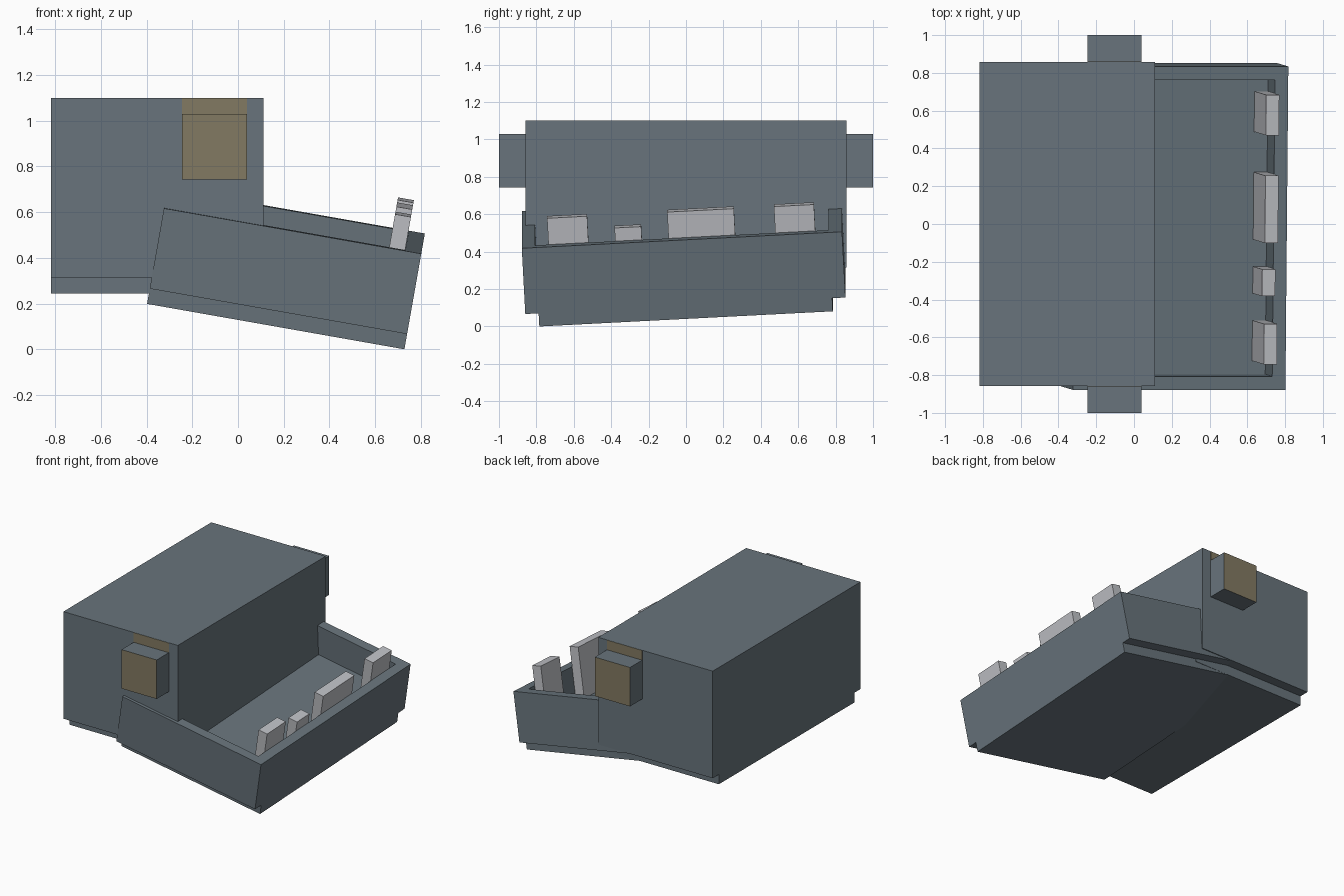
import bpy, bmesh, math
from mathutils import Matrix, Vector

if "Cube" in bpy.data.objects:
    bpy.data.objects.remove(bpy.data.objects["Cube"])

U = 1 / 14  # everything sits on a grid of this size


def material(name, rgb):
    m = bpy.data.materials.new(name)
    m.diffuse_color = (*rgb, 1)
    m.use_nodes = True
    m.node_tree.nodes["Principled BSDF"].inputs["Base Color"].default_value = m.diffuse_color
    return m


GREY = material("slate grey", (0.138, 0.174, 0.200))
OLIVE = material("dull olive", (0.225, 0.194, 0.122))
TOOTH = material("pale grey", (0.52, 0.53, 0.56))


def finish(name, bm, mats, matrix=None):
    bmesh.ops.recalc_face_normals(bm, faces=bm.faces)
    mesh = bpy.data.meshes.new(name)
    bm.to_mesh(mesh)
    bm.free()
    for m in mats:
        mesh.materials.append(m)
    ob = bpy.data.objects.new(name, mesh)
    bpy.context.collection.objects.link(ob)
    if matrix:
        ob.matrix_world = matrix
    return ob


def box(lo, hi):
    lo, hi = Vector(lo), Vector(hi)
    bm = bmesh.new()
    bmesh.ops.create_cube(bm, size=1)
    bmesh.ops.scale(bm, vec=hi - lo, verts=bm.verts)
    bmesh.ops.translate(bm, vec=(lo + hi) / 2, verts=bm.verts)
    return bm


def stepped_block(x0, x1, z0, height):
    """Block whose lowest row is one unit narrower on each side."""
    half = [(11 * U, 0), (11 * U, U), (12 * U, U), (12 * U, height)]
    outline = half + [(-y, z) for y, z in reversed(half)]
    bm = bmesh.new()
    f = bm.faces.new([bm.verts.new((x0, y, z0 + z)) for y, z in outline])
    ext = bmesh.ops.extrude_face_region(bm, geom=[f])
    verts = [g for g in ext["geom"] if isinstance(g, bmesh.types.BMVert)]
    bmesh.ops.translate(bm, vec=(x1 - x0, 0, 0), verts=verts)
    bmesh.ops.recalc_face_normals(bm, faces=bm.faces)
    return bm


# upper head
HX, HZ = -0.817, 0.243
finish("head", stepped_block(HX, HX + 13 * U, HZ, 12 * U), [GREY])

# ears with olive outer faces, and the olive patch on the head above each
ex0, ex1 = HX + 8 * U, HX + 12 * U
ez0, ez1 = HZ + 7 * U, HZ + 11 * U
for side, label in ((-1, "front"), (1, "back")):
    a, b = sorted((side * 12 * U, side * 14 * U))
    bm = box((ex0, a, ez0), (ex1, b, ez1))
    for f in bm.faces:
        f.material_index = int(f.calc_center_median().y * side > 13.9 * U)
    finish(label + "_ear", bm, [GREY, OLIVE])
    a, b = sorted((side * (12 * U - 0.002), side * (12 * U + 0.002)))
    finish(label + "_ear_patch", box((ex0, a, ez1), (ex1, b, ez1 + U - 0.001)), [OLIVE])

# lower jaw frame: tipped down 10 degrees and rolled 3 degrees
rot = Matrix.Rotation(math.radians(10), 4, 'Y') @ Matrix.Rotation(math.radians(3), 4, 'X')
corner = Vector((0.8015, -0.878, 0.418))
JAW = Matrix.Translation(corner - rot @ Vector((16 * U, -12 * U, 6 * U))) @ rot

# hollow jaw tray
bm = stepped_block(0, 16 * U, 0, 6 * U)
top = max(bm.faces, key=lambda f: f.calc_center_median().z)
bmesh.ops.inset_region(bm, faces=[top], thickness=U, use_even_offset=True)
ext = bmesh.ops.extrude_face_region(bm, geom=[top])
bmesh.ops.translate(bm, vec=(0, 0, -3 * U),
                    verts=[g for g in ext["geom"] if isinstance(g, bmesh.types.BMVert)])
if top.is_valid:
    bm.faces.remove(top)
finish("jaw", bm, [GREY], JAW)

# teeth behind the front rim: start, width, height in units
for i, (y, w, h) in enumerate(((-10, 3, 5), (-5, 2, 4), (-1, 5, 5), (7, 3, 5))):
    bm = box((14 * U, y * U, 3 * U), (15 * U - 0.001, (y + w) * U, (3 + h) * U))
    finish(f"tooth_{i + 1}", bm, [TOOTH], JAW)
